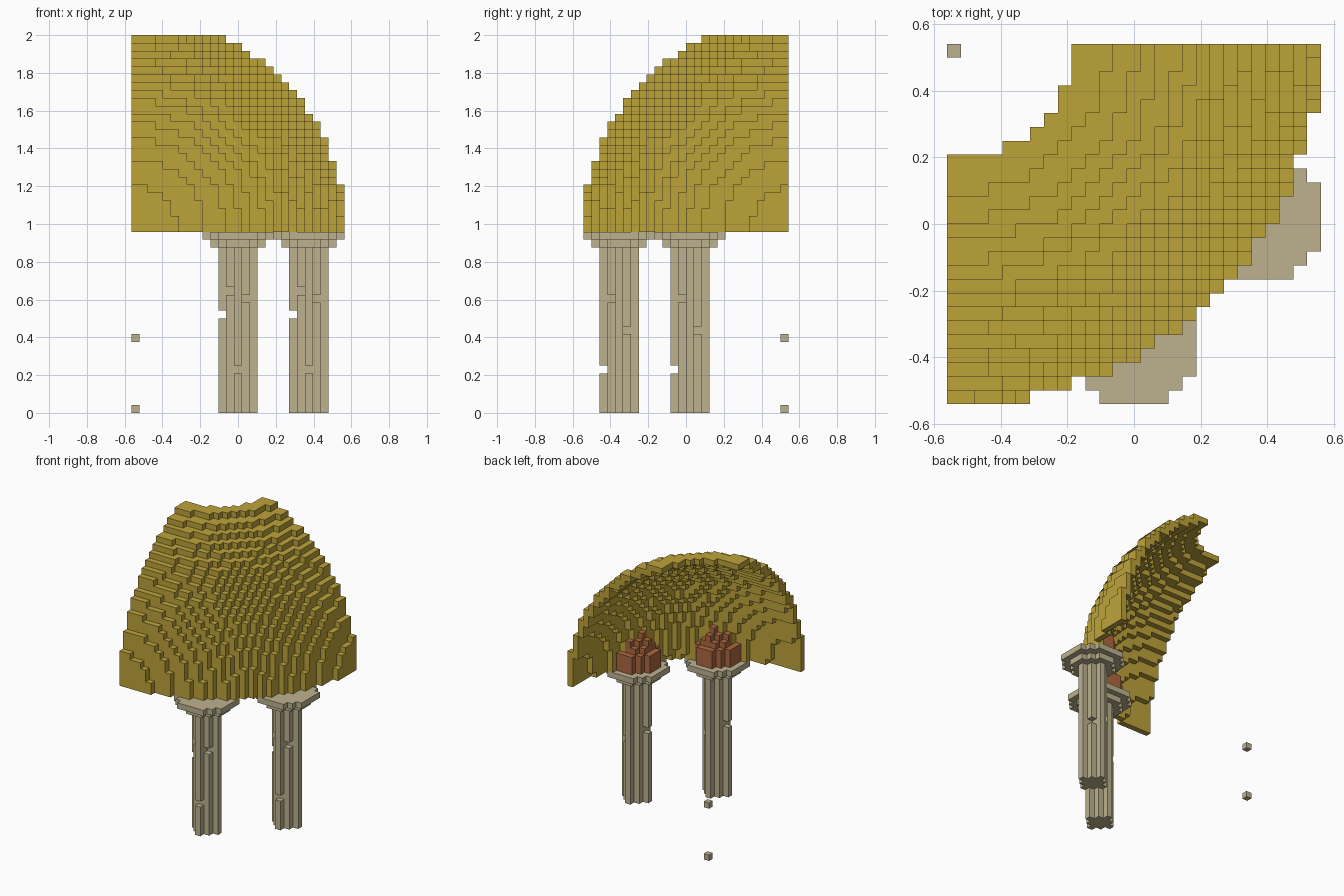
import bpy
import bmesh

cube = bpy.data.objects.get("Cube")
if cube:
    bpy.data.objects.remove(cube, do_unlink=True)

V = 2 / 48                 # block size
X0, Y0 = -13.5 * V, 13 * V   # back corner the dome curves around
COLUMNS = [(13, 22), (22, 13)]
BASE = 23                  # layer on which the dome rests


def material(name, rgb):
    m = bpy.data.materials.new(name)
    m.use_nodes = True
    m.diffuse_color = (*rgb, 1)
    bsdf = next(n for n in m.node_tree.nodes if n.type == 'BSDF_PRINCIPLED')
    bsdf.inputs["Base Color"].default_value = (*rgb, 1)
    return m


def disc(centre, radius_sq, layers):
    """Blocks of a round slab; cells are (across, forward, up)."""
    a, b = centre
    n = range(-5, 6)
    return {(a + i, b + j, k) for i in n for j in n for k in layers
            if i * i + j * j <= radius_sq}


def dist_sq(c):
    return c[0] ** 2 + c[1] ** 2 + (c[2] - BASE) ** 2


def build(name, cells, mat, occupied):
    """Mesh the block faces that are not covered by a neighbour."""
    bm = bmesh.new()
    verts = {}

    def vert(p):
        if p not in verts:
            verts[p] = bm.verts.new((X0 + p[0] * V, Y0 - p[1] * V, p[2] * V))
        return verts[p]

    for c in sorted(cells):
        for axis in range(3):
            for side in (0, 1):
                near = list(c)
                near[axis] += 2 * side - 1
                if tuple(near) in occupied:
                    continue
                u, w = (axis + 1) % 3, (axis + 2) % 3
                ring = []
                for du, dw in ((0, 0), (1, 0), (1, 1), (0, 1)):
                    p = [c[0], c[1] - 1, c[2]]
                    p[axis] += side
                    p[u] += du
                    p[w] += dw
                    ring.append(vert(tuple(p)))
                # the forward axis is mirrored, so the winding is flipped
                bm.faces.new(ring[::-1] if side == 0 else ring).normal_flip()
    mesh = bpy.data.meshes.new(name)
    bm.to_mesh(mesh)
    bm.free()
    mesh.materials.append(mat)
    bpy.context.collection.objects.link(bpy.data.objects.new(name, mesh))


gold = material("gold", (0.515, 0.371, 0.042))
stone = material("pale stone", (0.509, 0.445, 0.275))
clay = material("burnt clay", (0.42, 0.14, 0.05))

parts = []

# Curved dome shell, one block thick, open at the top
shell = {(i, j, k) for i in range(27) for j in range(1, 27)
         for k in range(BASE, 48) if 25.5 ** 2 < dist_sq((i, j, k)) <= 26.5 ** 2}
parts.append(("dome_shell", shell, gold))

# Columns with chipped blocks, stepped capitals and clay mounds
CHIPS = [(-2, 0, 12), (0, 2, 5), (-1, 1, 15), (1, 1, 14), (1, -1, 10)]
MOUND = [10, 10, 10, 5, 4, 1]
for side, (a, b) in zip(("front", "left"), COLUMNS):
    shaft = disc((a, b), 4, range(21))
    shaft -= {(a + i, b + j, k) for i, j, k in CHIPS}
    capital = disc((a, b), 12, [21]) | disc((a, b), 20, [22])
    mound = set()
    for step, r in enumerate(MOUND):
        mound |= disc((a, b), r, [BASE + step])
    mound = {c for c in mound if dist_sq(c) <= 25.5 ** 2}
    parts += [(side + "_column", shaft, stone),
              (side + "_capital", capital, stone),
              (side + "_mound", mound, clay)]

# Two loose blocks at the back corner
parts.append(("loose_blocks", {(0, 1, 0), (0, 1, 9)}, stone))

occupied = set().union(*(cells for _, cells, _ in parts))
for name, cells, mat in parts:
    build(name, cells, mat, occupied)
